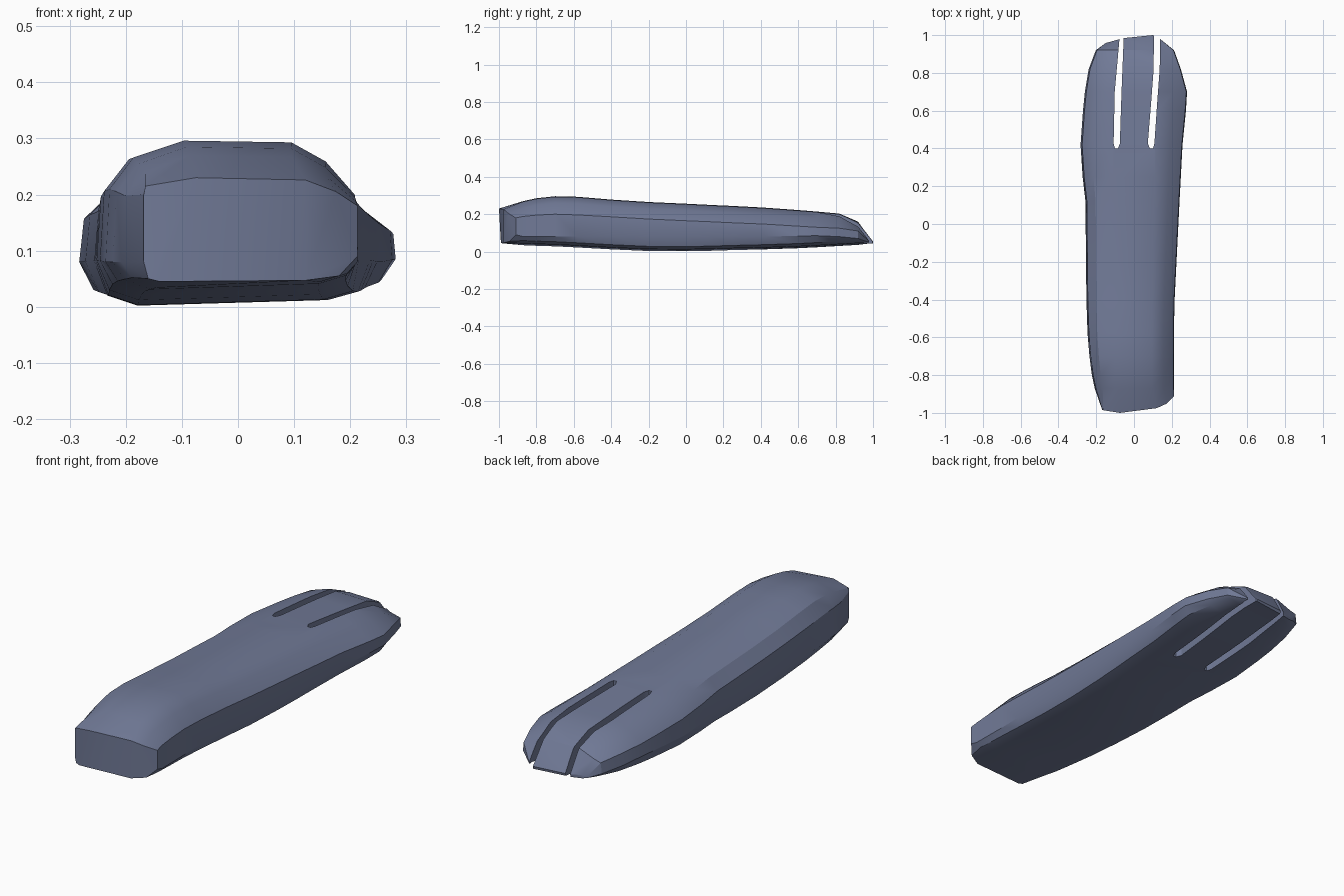
import bpy, bmesh, math

if "Cube" in bpy.data.objects:
    bpy.data.objects.remove(bpy.data.objects["Cube"])

slate = bpy.data.materials.new("slate blue")
slate.diffuse_color = (0.165, 0.195, 0.31, 1)
slate.use_nodes = True
slate.node_tree.nodes["Principled BSDF"].inputs["Base Color"].default_value = slate.diffuse_color


def interp(table, x):
    """Piecewise linear lookup."""
    for (x0, y0), (x1, y1) in zip(table, table[1:]):
        if x <= x1:
            t = max(0, (x - x0) / (x1 - x0))
            return y0 + (y1 - y0) * t
    return table[-1][1]


def make_object(name, bm):
    bmesh.ops.recalc_face_normals(bm, faces=bm.faces[:])
    me = bpy.data.meshes.new(name)
    bm.to_mesh(me)
    bm.free()
    me.materials.append(slate)
    ob = bpy.data.objects.new(name, me)
    bpy.context.collection.objects.link(ob)
    return ob


def section(y, l, r, b, t, s, w):
    """Twelve-point cross-section: left, right, bottom, top, shoulder, widest height."""
    pts = [(l * .70, b), (l * .91, b + .018), (l, w), (l * .97, s + .01),
           (l * .79, t - .03), (l * .41, t), (r * .45, t - .003), (r * .74, t - .037),
           (r * .985, s), (r, w), (r * .91, b + .025), (r * .68, b + .01)]
    return [(x, y, z) for x, z in pts]


# Blunt front end, curved in plan
front_plan = [(-.168, -.985), (-.075, -1), (.12, -.975), (.175, -.95), (.213, -.91)]
front = [(-.14, .045), (-.16, .05), (-.168, .08), (-.168, .2), (-.165, .215), (-.075, .23),
         (.12, .226), (.175, .205), (.213, .18), (.213, .09), (.18, .055), (.12, .047)]

# Thin rounded toe tip
back_plan = [(-.15, .958), (-.08, .975), (-.05, .988), (.1, 1), (.14, .978)]
back = [(-.08, .043), (-.13, .045), (-.15, .05), (-.15, .056), (-.13, .06), (-.06, .056),
        (.1, .054), (.125, .058), (.14, .056), (.14, .05), (.125, .045), (.1, .043)]

body = [
    (-.87, -.208, .213, .034, .27, .188, .08),
    (-.80, -.223, .212, .031, .285, .195, .08),
    (-.70, -.236, .211, .028, .296, .2, .08),
    (-.58, -.246, .211, .022, .293, .196, .082),
    (-.40, -.252, .215, .012, .278, .186, .083),
    (-.20, -.254, .225, .003, .265, .174, .083),
    (.00, -.256, .235, .002, .256, .165, .083),
    (.12, -.257, .241, .004, .25, .16, .082),
    (.25, -.272, .248, .008, .244, .154, .08),
    (.42, -.283, .257, .012, .235, .147, .08),
    (.60, -.27, .275, .018, .222, .136, .084),
    (.70, -.26, .281, .023, .214, .13, .085),
    (.82, -.24, .248, .03, .203, .125, .08),
    (.92, -.202, .212, .036, .16, .11, .07)]

loops = [[(x, interp(front_plan, x), z) for x, z in front]]
loops += [section(*p) for p in body]
loops += [[(x, interp(back_plan, x), z) for x, z in back]]

# Lofted slab body
bm = bmesh.new()
rings = [[bm.verts.new(p) for p in loop] for loop in loops]
for a, b in zip(rings, rings[1:]):
    for i in range(12):
        j = (i + 1) % 12
        bm.faces.new((a[i], a[j], b[j], b[i]))
for ring in (rings[0], rings[-1]):
    bm.faces.new(ring[0:6])
    bm.faces.new([ring[i] for i in (0, 5, 6, 11)])
    bm.faces.new(ring[6:12])
foot = make_object("foot", bm)


# Slot cutters between the three toes: rows of (y, left x, right x)
def slot_cutter(name, rows):
    bm = bmesh.new()
    outline = [(l, y) for y, l, r in rows] + [(r, y) for y, l, r in reversed(rows)]
    base = bm.faces.new([bm.verts.new((x, y, -.1)) for x, y in outline])
    ext = bmesh.ops.extrude_face_region(bm, geom=[base])
    verts = [v for v in ext["geom"] if isinstance(v, bmesh.types.BMVert)]
    bmesh.ops.translate(bm, verts=verts, vec=(0, 0, .6))
    cutter = make_object(name, bm)
    cutter.hide_render = True
    mod = foot.modifiers.new(name, 'BOOLEAN')
    mod.object = cutter
    mod.operation = 'DIFFERENCE'
    mod.solver = 'EXACT'
    return cutter


cutters = [
    slot_cutter("left_slot", [(.40, -.100, -.085), (.425, -.108, -.075),
                              (.70, -.102, -.066), (1.1, -.066, -.05)]),
    slot_cutter("right_slot", [(.40, .085, .1), (.425, .073, .108),
                               (.66, .092, .124), (.82, .104, .136), (1.1, .106, .14)])]

bpy.context.view_layer.objects.active = foot
foot.select_set(True)
for mod in list(foot.modifiers):
    bpy.ops.object.modifier_apply(modifier=mod.name)
for c in cutters:
    bpy.data.objects.remove(c)
bpy.ops.object.shade_smooth_by_angle(angle=math.radians(30))
